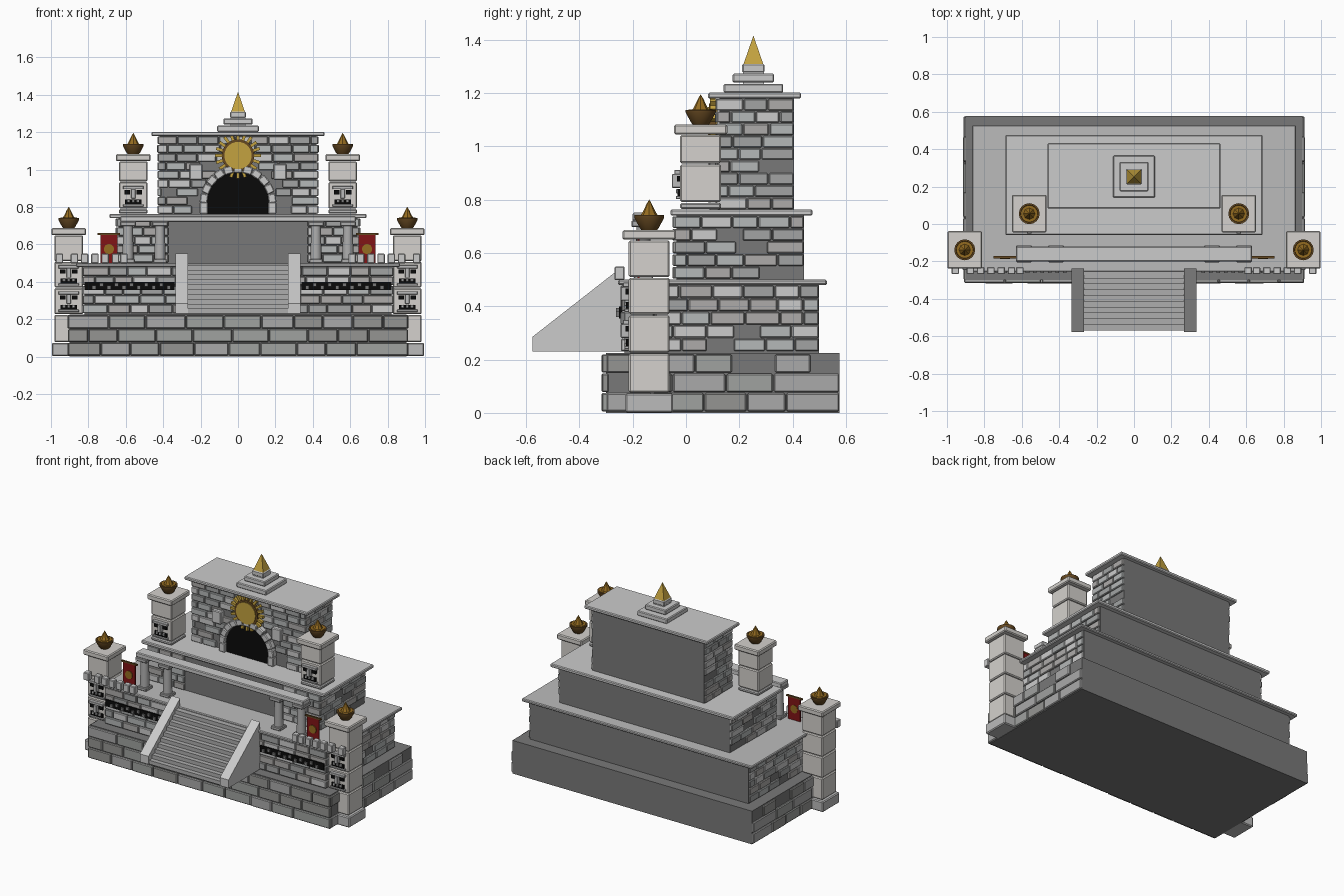
import bpy, bmesh, math, random
from mathutils import Matrix, Vector

if "Cube" in bpy.data.objects:
    bpy.data.objects.remove(bpy.data.objects["Cube"])

random.seed(7)


def mat(name, *rgb):
    m = bpy.data.materials.new(name)
    m.diffuse_color = (*rgb, 1)
    m.use_nodes = True
    m.node_tree.nodes["Principled BSDF"].inputs["Base Color"].default_value = m.diffuse_color
    return m


BLACK = mat("black", 0.003, 0.003, 0.003)
GOLD = mat("gold", 0.55, 0.36, 0.05)
BROWN = mat("bronze", 0.13, 0.065, 0.015)
FLAME = mat("flame", 0.3, 0.15, 0.015)
RED = mat("red", 0.22, 0.007, 0.008)
CORE = mat("dark_stone", 0.19, 0.19, 0.19)
PALE = mat("pale_stone", 0.66, 0.64, 0.61)
SLAB = mat("slab_stone", 0.7, 0.7, 0.7)
LEDGE = mat("ledge_stone", 0.5, 0.5, 0.5)
STEP = mat("step_stone", 0.42, 0.42, 0.42)
TRIM = mat("trim_stone", 0.55, 0.55, 0.55)
BASE = [mat("base_brick", *c) for c in ((0.3, 0.3, 0.29), (0.35, 0.36, 0.35), (0.4, 0.4, 0.4))]
BRICK = [mat("wall_brick", *c) for c in ((0.36, 0.37, 0.37), (0.46, 0.48, 0.48), (0.55, 0.55, 0.54), (0.42, 0.41, 0.4))]


def finish(name, bm, material=None, bevel=0):
    bmesh.ops.recalc_face_normals(bm, faces=bm.faces)
    me = bpy.data.meshes.new(name)
    bm.to_mesh(me)
    bm.free()
    ob = bpy.data.objects.new(name, me)
    bpy.context.collection.objects.link(ob)
    for m in (material if isinstance(material, list) else [material] if material else []):
        me.materials.append(m)
    if bevel:
        b = ob.modifiers.new("bevel", 'BEVEL')
        b.width, b.segments = bevel, 1
    return ob


def boxes(name, items, material=None, bevel=0):
    """items: (x0, x1, y0, y1, z0, z1), optional 7th = extra matrix; a material list is mixed at random"""
    bm = bmesh.new()
    for i in items:
        x0, x1, y0, y1, z0, z1 = i[:6]
        m = Matrix.Translation(((x0 + x1) / 2, (y0 + y1) / 2, (z0 + z1) / 2)) @ \
            Matrix.Diagonal((x1 - x0, y1 - y0, z1 - z0, 1))
        r = bmesh.ops.create_cube(bm, size=1, matrix=(i[6] @ m) if len(i) > 6 else m)
        if isinstance(material, list):
            k = random.randrange(len(material))
            for f in {f for v in r['verts'] for f in v.link_faces}:
                f.material_index = k
    return finish(name, bm, material, bevel)


def both(items):
    return items + [(-b[1], -b[0], *b[2:]) for b in items]


def prism(name, pts, axis, a, b, material=None, bevel=0):
    """extrude a closed 2D outline along x (pts = y,z) or y (pts = x,z)"""
    bm = bmesh.new()
    f = bm.faces.new([bm.verts.new((a, p, q) if axis == 'x' else (p, a, q)) for p, q in pts])
    r = bmesh.ops.extrude_face_region(bm, geom=[f])
    d = Vector((b - a, 0, 0)) if axis == 'x' else Vector((0, b - a, 0))
    bmesh.ops.translate(bm, vec=d, verts=[v for v in r['geom'] if isinstance(v, bmesh.types.BMVert)])
    return finish(name, bm, material, bevel)


def disc(name, loc, r, d, material, n=24):
    bm = bmesh.new()
    bmesh.ops.create_cone(bm, cap_ends=True, segments=n, radius1=r, radius2=r, depth=d,
                          matrix=Matrix.Translation(loc) @ Matrix.Rotation(math.pi / 2, 4, 'X'))
    finish(name, bm, material)


def lathe(name, profile, loc, n=16, material=None, smooth=True, turn=0):
    bm = bmesh.new()
    rings = []
    for r, z in profile:
        k = [2 * math.pi * (i + turn) / n for i in range(n)]
        rings.append([bm.verts.new((loc[0] + r * math.cos(t), loc[1] + r * math.sin(t), loc[2] + z)) for t in k])
    for p, q in zip(rings, rings[1:]):
        for i in range(n):
            bm.faces.new((p[i], p[(i + 1) % n], q[(i + 1) % n], q[i]))
    bm.faces.new(rings[0])
    bm.faces.new(rings[-1])
    bmesh.ops.remove_doubles(bm, verts=bm.verts, dist=1e-5)
    ob = finish(name, bm, material)
    if smooth:
        bpy.ops.object.select_all(action='DESELECT')
        ob.select_set(True)
        bpy.context.view_layer.objects.active = ob
        bpy.ops.object.shade_smooth_by_angle(angle=math.radians(35))


def bricks(u0, u1, z0, z1, rows, w, d0, d1, side=False, miss=0.0, skip=None):
    """rows of bricks along x (front) or y (side), depth range d0..d1"""
    out, h, g = [], (z1 - z0) / rows, 0.004
    for r in range(rows):
        u, z, first = u0, z0 + r * h, 0.55 if r % 2 else 1.0
        while u < u1 - 0.01:
            v = u + w * first * random.uniform(0.8, 1.2)
            first = 1.0
            if u1 - v < w * 0.4:
                v = u1
            if random.random() >= miss and not (skip and skip(u, v, z + h / 2)):
                j = random.uniform(0, 0.004)
                span, dep = (u + g / 2, v - g / 2), (d0 + (0 if side else j), d1 - (j if side else 0))
                out.append((*(dep + span if side else span + dep), z + g / 2, z + h - g / 2))
            u = v
    return out


# tier cores
boxes("base_core", [(-0.9, 0.9, -0.3, 0.577, 0, 0.225)], CORE)
boxes("lower_tier_core", [(-0.82, 0.82, -0.23, 0.5, 0.22, 0.485)], CORE)
boxes("middle_tier_core", [(-0.64, 0.64, -0.035, 0.443, 0.49, 0.745)], CORE)
boxes("temple_core", [(-0.42, 0.42, 0.125, 0.405, 0.755, 1.185)], CORE)

# slabs capping the tiers
boxes("lower_slab", [(-0.865, 0.865, -0.255, 0.529, 0.48, 0.5)], LEDGE, 0.005)
boxes("middle_slab", [(-0.688, 0.688, -0.058, 0.475, 0.74, 0.763)], TRIM, 0.005)
boxes("roof_slab", [(-0.463, 0.463, 0.083, 0.432, 1.18, 1.202)], SLAB, 0.005)

# brick facing on front and both sides
boxes("base_bricks", bricks(-0.91, 0.91, 0.003, 0.222, 3, 0.19, -0.318, -0.29)
      + both(bricks(-0.3, 0.577, 0.003, 0.222, 3, 0.17, 0.89, 0.914, True, 0.06)), BASE, 0.005)
boxes("lower_tier_bricks",
      bricks(-0.832, 0.832, 0.23, 0.48, 5, 0.12, -0.246, -0.22, False, 0.05, lambda u, v, z: abs(u + v) < 0.5)
      + both(bricks(-0.235, 0.5, 0.23, 0.48, 5, 0.11, 0.81, 0.834, True, 0.1)), BRICK, 0.004)
boxes("middle_tier_bricks",
      both(bricks(0.37, 0.65, 0.502, 0.74, 5, 0.1, -0.052, -0.03, False, 0.04))
      + both(bricks(-0.045, 0.443, 0.502, 0.74, 5, 0.11, 0.63, 0.655, True, 0.1)), BRICK, 0.004)


def in_door(u, v, z):
    x = max(0, max(u, -v))
    return math.hypot(x, max(0, z - 0.82)) < 0.18


boxes("temple_bricks",
      bricks(-0.43, 0.43, 0.763, 1.18, 9, 0.1, 0.108, 0.13, False, 0.05, in_door)
      + both(bricks(0.115, 0.405, 0.763, 1.18, 9, 0.1, 0.41, 0.432, True, 0.12)), BRICK, 0.004)

# arched doorway with stone surround
arc = [(0.17 * math.cos(math.pi * i / 16), 0.82 + 0.17 * math.sin(math.pi * i / 16)) for i in range(17)]
prism("door_opening", [(0.17, 0.763)] + arc + [(-0.17, 0.763)], 'y', 0.107, 0.13, BLACK)
stones = both([(0.16, 0.205, 0.085, 0.125, 0.763, 0.825)])
for i in range(11):
    a = math.pi * (i + 0.5) / 11
    stones.append((0.163, 0.205, 0.085, 0.125, -0.025, 0.025,
                   Matrix.Translation((0, 0, 0.82)) @ Matrix.Rotation(-a, 4, 'Y')))
boxes("door_surround", stones, TRIM, 0.005)
boxes("wall_plaques", both([(0.19, 0.26, 0.085, 0.125, 0.945, 1.03)]), TRIM, 0.005)

# sun emblem
sun = Matrix.Translation((0, 0.1, 1.075))
disc("sun_ring", (0, 0.1, 1.075), 0.087, 0.026, BROWN, 32)
disc("sun_disc", (0, 0.1, 1.075), 0.073, 0.036, GOLD, 32)
boxes("sun_rays", [(0.083, 0.122, -0.01, 0.01, -0.008, 0.008,
                    sun @ Matrix.Rotation(2 * math.pi * i / 20, 4, 'Y')) for i in range(20)], GOLD)

# stepped finial with golden pyramid
boxes("finial_steps", [(-h, h, 0.253 - h, 0.253 + h, z, z + 0.033)
                       for h, z in ((0.112, 1.202), (0.078, 1.24), (0.042, 1.277))], TRIM, 0.005)
lathe("finial_core", [(0.055, 0), (0.055, 0.1)], (0, 0.253, 1.2), 4, TRIM, False, 0.5)
lathe("finial_pyramid", [(0.053, 0), (0, 0.108)], (0, 0.253, 1.308), 4, GOLD, False, 0.5)

# stairway with sloping side walls
prof = [(-0.22, 0.23), (-0.57, 0.23)]
for i in range(10):
    prof += [(-0.57 + (i + k) * 0.031, 0.23 + (i + 1) * 0.026) for k in (0, 1)]
prism("stairs", prof + [(-0.22, 0.49)], 'x', -0.27, 0.27, STEP)
for s in (-1, 1):
    prism("stair_side_wall", [(-0.577, 0.23), (-0.577, 0.285), (-0.238, 0.55), (-0.238, 0.23)],
          'x', s * 0.268, s * 0.333, TRIM)

# crenellations and frieze on the lower tier
boxes("crenellations", both([(x - 0.02, x + 0.02, -0.268, -0.23, 0.498, 0.55)
                             for x in (0.61, 0.655, 0.71, 0.765, 0.82, 0.875, 0.955)]), TRIM, 0.004)
boxes("frieze_band", both([(0.34, 0.82, -0.252, -0.24, 0.355, 0.4)]), BLACK)
boxes("frieze_teeth", both([(0.36 + 0.04 * i, 0.38 + 0.04 * i, -0.262, -0.25, 0.36 + 0.014 * (i % 2), 0.38 + 0.014 * (i % 2))
                            for i in range(11)]), CORE)

# porch: columns and lintel
boxes("porch_lintel", [(-0.63, 0.63, -0.2, -0.12, 0.72, 0.752)], TRIM, 0.005)
blocks = []
for x in (0.417, 0.588):
    blocks += [(x - 0.042, x + 0.042, -0.205, -0.115, 0.697, 0.722), (x - 0.036, x + 0.036, -0.196, -0.124, 0.5, 0.522)]
    for s in (-1, 1):
        lathe("porch_column", [(0.03, 0), (0.026, 0.18)], (s * x, -0.16, 0.52), 16, STEP)
boxes("column_blocks", both(blocks), STEP, 0.004)

# banners
boxes("banners", both([(0.645, 0.735, -0.182, -0.174, 0.5, 0.65)]), RED)
boxes("banner_rods", both([(0.632, 0.75, -0.184, -0.172, 0.65, 0.66)]), BROWN)
for s in (-1, 1):
    disc("banner_disc", (s * 0.69, -0.18, 0.575), 0.027, 0.016, FLAME)


# pillars with masks and braziers
def pillar(x, y, cuts, masks):
    body, dark, relief = [], [], []
    for a, b in zip(cuts, cuts[1:]):
        h = 0.09 if a == 0 else 0.077
        body.append((x - h, x + h, y - h, y + h, a + 0.002, b - 0.002))
    top = cuts[-1]
    cap = [(x - 0.093, x + 0.093, y - 0.1, y + 0.1, top, top + 0.037)]
    f = y - 0.077
    for z in masks:
        relief += [(x - 0.055, x + 0.055, f - 0.022, f + 0.01, z + 0.035, z + 0.052),
                   (x - 0.011, x + 0.011, f - 0.03, f + 0.01, z - 0.015, z + 0.036),
                   (x - 0.055, x + 0.055, f - 0.016, f + 0.01, z - 0.058, z - 0.046)]
        relief += [(x + t - 0.007, x + t + 0.007, f - 0.016, f, z - 0.036, z - 0.02) for t in (-0.025, 0, 0.025)]
        dark += [(x + t - 0.015, x + t + 0.015, f - 0.012, f + 0.01, z + 0.008, z + 0.03) for t in (-0.032, 0.032)]
        dark.append((x - 0.045, x + 0.045, f - 0.01, f + 0.01, z - 0.046, z - 0.02))
    boxes("pillar_blocks", body[1:], PALE, 0.006)
    boxes("pillar_foot", body[:1], LEDGE, 0.006)
    boxes("pillar_cap", cap, PALE, 0.006)
    boxes("mask_relief", relief, LEDGE, 0.002)
    boxes("mask_hollows", dark, BLACK)
    loc = (x, y, top + 0.037)
    lathe("brazier_bowl", [(0.03, 0), (0.036, 0.008), (0.056, 0.045), (0.056, 0.055), (0.047, 0.055), (0.042, 0.045)],
          loc, 16, BROWN)
    lathe("brazier_coals", [(0.045, 0.044), (0.045, 0.056)], loc, 16, FLAME)
    lathe("brazier_flame", [(0.034, 0.05), (0.022, 0.072), (0.01, 0.097), (0, 0.114)], loc, 8, FLAME)


for s in (-1, 1):
    pillar(s * 0.905, -0.138, [0, 0.075, 0.225, 0.368, 0.508, 0.65], (0.297, 0.437))
    pillar(s * 0.56, 0.055, [0.763, 0.79, 0.935, 1.045], (0.86,))
